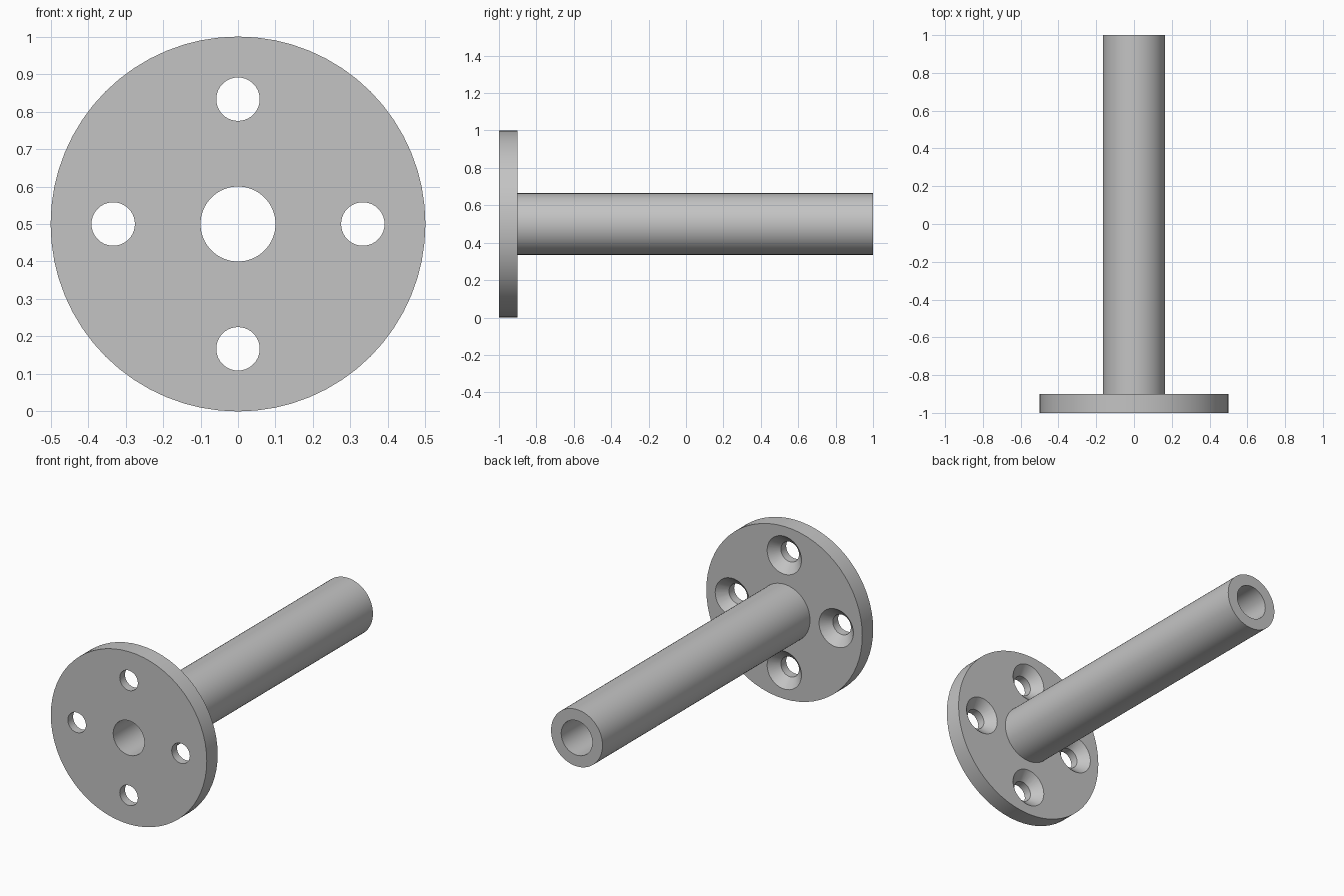
import bpy
import bmesh
import math
from mathutils import Matrix, Vector

cube = bpy.data.objects.get("Cube")
if cube:
    bpy.data.objects.remove(cube, do_unlink=True)

CENTRE_Z = 0.5
HOLE_RING = 0.333

steel = bpy.data.materials.new("satin grey steel")
steel.use_nodes = True
grey = (0.55, 0.55, 0.55, 1)
steel.diffuse_color = grey
steel.node_tree.nodes["Principled BSDF"].inputs["Base Color"].default_value = grey


def lathe(name, profile, segments, x=0, z=CENTRE_Z):
    """Revolve a closed (radius, y) outline around an axis parallel to y."""
    bm = bmesh.new()
    verts = [bm.verts.new((r, y, 0)) for r, y in profile]
    edges = [bm.edges.new((v, verts[i - 1])) for i, v in enumerate(verts)]
    bmesh.ops.spin(bm, geom=verts + edges, cent=(0, 0, 0), axis=(0, 1, 0),
                   angle=math.tau, steps=segments, use_duplicate=False)
    bmesh.ops.remove_doubles(bm, verts=bm.verts, dist=1e-5)
    bmesh.ops.dissolve_degenerate(bm, edges=bm.edges, dist=1e-5)
    bmesh.ops.recalc_face_normals(bm, faces=bm.faces)
    bmesh.ops.transform(bm, matrix=Matrix.Translation(Vector((x, 0, z))), verts=bm.verts)
    mesh = bpy.data.meshes.new(name)
    bm.to_mesh(mesh)
    bm.free()
    mesh.materials.append(steel)
    obj = bpy.data.objects.new(name, mesh)
    bpy.context.collection.objects.link(obj)
    return obj


# Round flange and hollow tube in one turned body
body = lathe("flanged_tube", [(0.1, -1), (0.5, -1), (0.5, -0.9),
                              (0.165, -0.9), (0.165, 1), (0.1, 1)], 64)
bpy.context.view_layer.objects.active = body
body.select_set(True)

# Four screw holes, countersunk on the tube side
screw_hole = [(0, -1.1), (0.058, -1.1), (0.058, -0.952),
              (0.11, -0.9), (0.12, -0.89), (0, -0.89)]
for i in range(4):
    angle = i * math.pi / 2
    cutter = lathe("screw_hole_cutter", screw_hole, 40,
                   HOLE_RING * math.cos(angle), CENTRE_Z + HOLE_RING * math.sin(angle))
    cutter.hide_render = True
    cut = body.modifiers.new("screw hole", 'BOOLEAN')
    cut.operation = 'DIFFERENCE'
    cut.solver = 'EXACT'
    cut.object = cutter
    bpy.ops.object.modifier_apply(modifier=cut.name)
    bpy.data.objects.remove(cutter, do_unlink=True)

bpy.ops.object.shade_smooth_by_angle(angle=math.radians(30))
